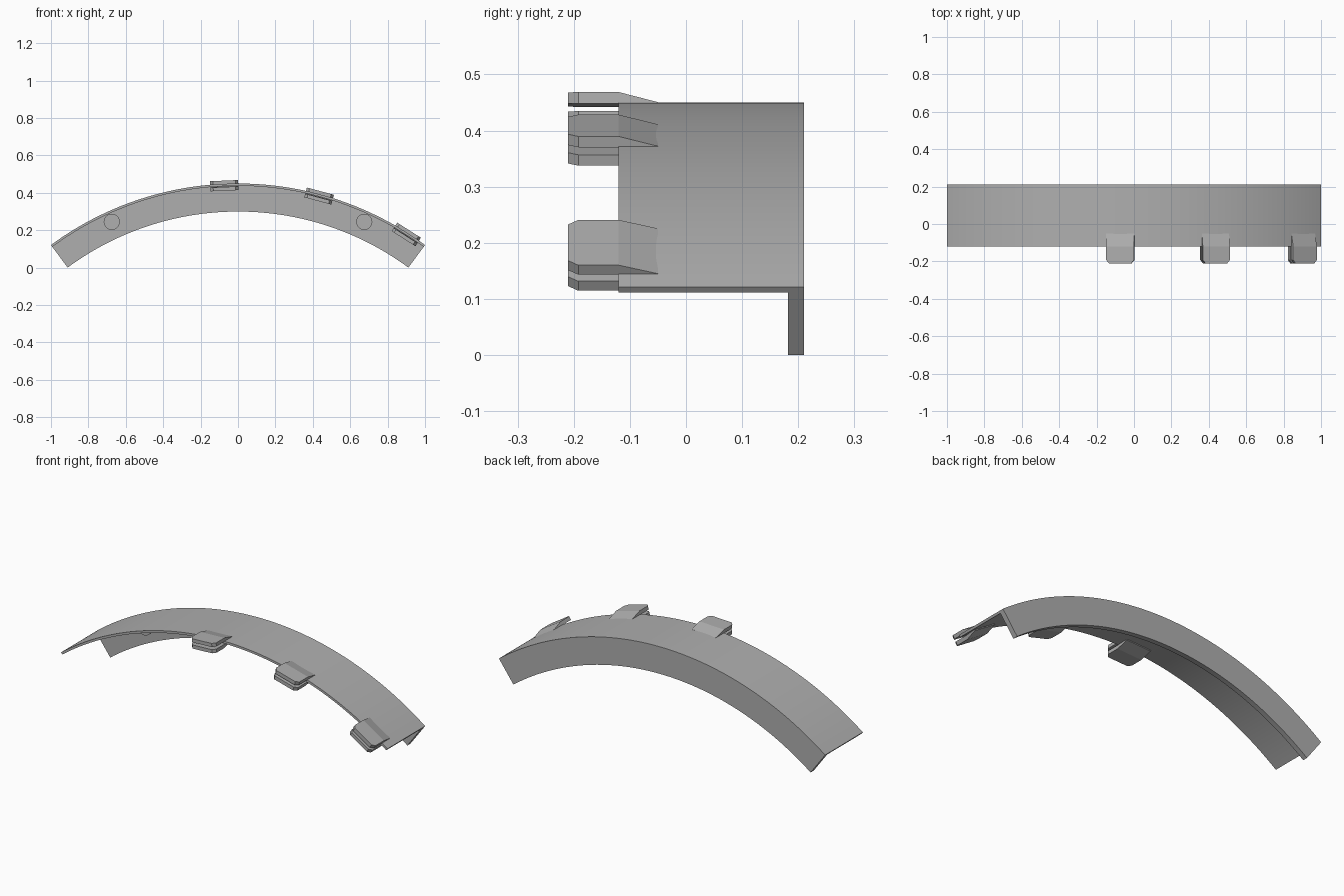
import bpy, bmesh, math
from mathutils import Matrix, Vector

cube = bpy.data.objects.get("Cube")
if cube:
    bpy.data.objects.remove(cube, do_unlink=True)

# Arc dimensions
OUTER, INNER, SKIN = 1.685, 1.535, 0.0125
CENTRE_Z = -1.235
HALF = math.asin(1 / OUTER)
FRONT, BACK, FLANGE = -0.12, 0.21, 0.182
STEPS = 72

grey = bpy.data.materials.new("plain grey")
grey.use_nodes = True
colour = (0.43, 0.43, 0.43, 1)
grey.diffuse_color = colour
grey.node_tree.nodes["Principled BSDF"].inputs["Base Color"].default_value = colour


def loft(name, rings):
    """Join rings of points into a closed solid."""
    bm = bmesh.new()
    loops = [[bm.verts.new(p) for p in ring] for ring in rings]
    n = len(loops[0])
    for a, b in zip(loops, loops[1:]):
        for i in range(n):
            j = (i + 1) % n
            bm.faces.new((a[i], a[j], b[j], b[i]))
    bm.faces.new(loops[0])
    bm.faces.new(loops[-1])
    bmesh.ops.recalc_face_normals(bm, faces=bm.faces)
    mesh = bpy.data.meshes.new(name)
    bm.to_mesh(mesh)
    bm.free()
    mesh.materials.append(grey)
    obj = bpy.data.objects.new(name, mesh)
    bpy.context.collection.objects.link(obj)
    return obj


def smooth(obj):
    bpy.ops.object.select_all(action='DESELECT')
    obj.select_set(True)
    bpy.context.view_layer.objects.active = obj
    bpy.ops.object.shade_smooth_by_angle(angle=math.radians(30))


# Curved shell with rear flange: an L section swept along the arc
section = [(FRONT, OUTER), (BACK, OUTER), (BACK, INNER),
           (FLANGE, INNER), (FLANGE, OUTER - SKIN), (FRONT, OUTER - SKIN)]
rings = []
for k in range(STEPS + 1):
    a = HALF * (2 * k / STEPS - 1)
    rings.append([(r * math.sin(a), y, CENTRE_Z + r * math.cos(a)) for y, r in section])
smooth(loft("arched_shell", rings))

# Round pegs on the front of the flange
for side, x in (("left", 0.675), ("right", -0.675)):
    rings = []
    for y in (0.142, FLANGE + 0.01):
        rings.append([(x + 0.043 * math.cos(t * math.tau / 32), y,
                       0.245 + 0.043 * math.sin(t * math.tau / 32)) for t in range(32)])
    smooth(loft(side + "_peg", rings))

# Paired clip tabs: chamfered plates with a ramp running into the shell
MID = OUTER - 0.01
for label, degrees in (("right", -2.5), ("middle", 15), ("left", 32.5)):
    place = Matrix.Translation((0, 0, CENTRE_Z)) @ Matrix.Rotation(math.radians(degrees), 4, 'Y')
    for level, sign in (("upper", 1), ("lower", -1)):
        near, far, merge = 0.007, 0.027, 0.009
        stations = [(-0.21, 0.06, near, far), (-0.192, 0.075, near, far),
                    (FRONT, 0.075, near, far), (-0.05, 0.075, 0.004, merge)]
        rings = []
        for y, w, lo, hi in stations:
            corners = ((-w, lo), (w, lo), (w, hi), (-w, hi))
            rings.append([place @ Vector((x, y, MID + sign * d)) for x, d in corners])
        loft(f"{label}_{level}_clip_tab", rings)
